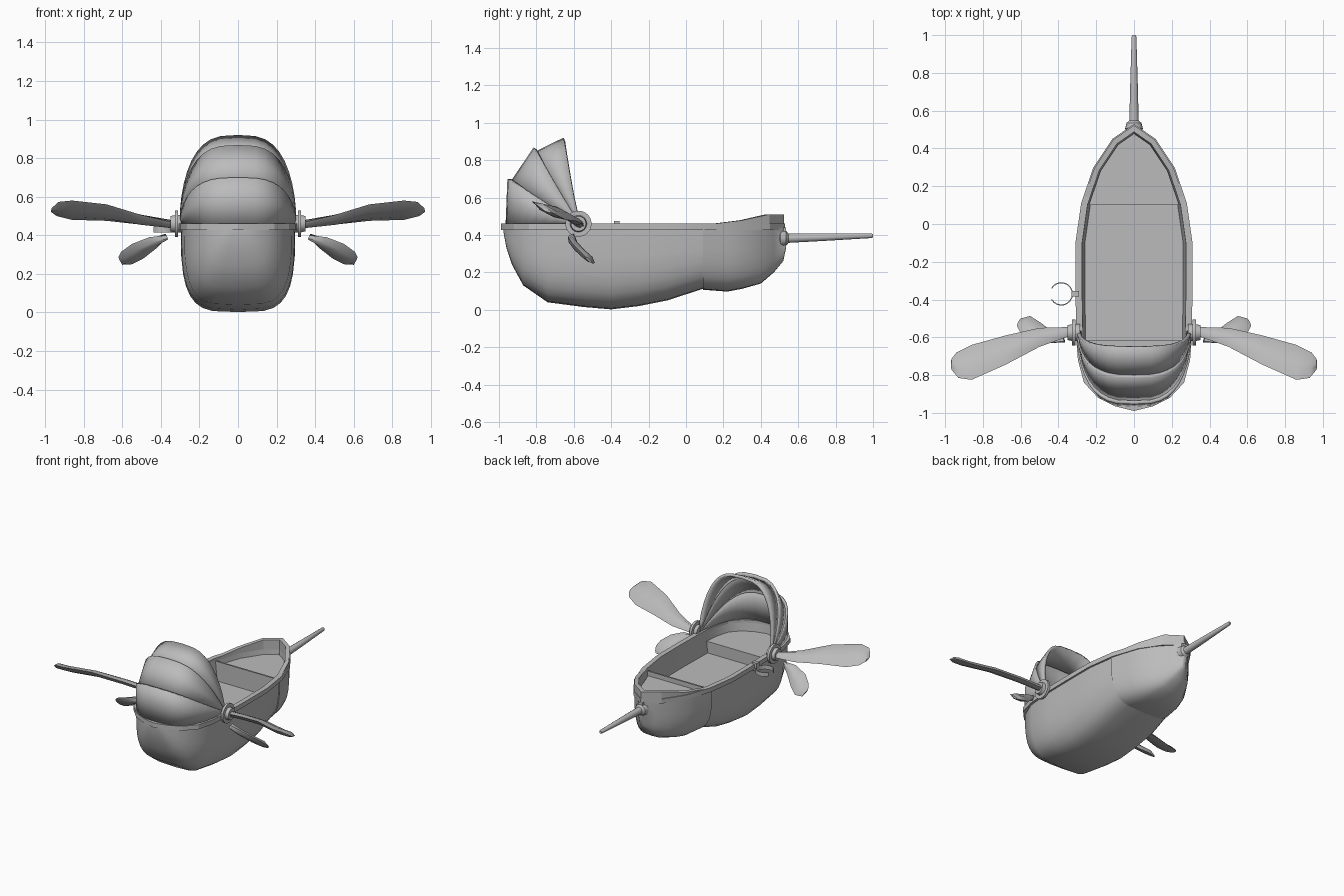
import bpy, bmesh, math
from mathutils import Vector

if "Cube" in bpy.data.objects:
    bpy.data.objects.remove(bpy.data.objects["Cube"])

grey = bpy.data.materials.new("plain grey")
grey.use_nodes = True
grey.diffuse_color = (0.5, 0.5, 0.5, 1)
grey.node_tree.nodes["Principled BSDF"].inputs["Base Color"].default_value = (0.5, 0.5, 0.5, 1)


def finish(name, bm, angle=35):
    bmesh.ops.remove_doubles(bm, verts=bm.verts, dist=0.0005)
    bmesh.ops.recalc_face_normals(bm, faces=bm.faces)
    me = bpy.data.meshes.new(name)
    bm.to_mesh(me)
    bm.free()
    me.materials.append(grey)
    ob = bpy.data.objects.new(name, me)
    bpy.context.collection.objects.link(ob)
    bpy.ops.object.select_all(action='DESELECT')
    bpy.context.view_layer.objects.active = ob
    ob.select_set(True)
    bpy.ops.object.shade_smooth_by_angle(angle=math.radians(angle))
    return ob


def loft(name, rows, ring=False, loop=False, caps=False, angle=35):
    """Skin rows of points; ring closes each row, loop joins last row to first."""
    bm = bmesh.new()
    vs = [[bm.verts.new(p) for p in r] for r in rows]
    n, m = len(vs), len(vs[0])
    for i in range(n if loop else n - 1):
        for j in range(m if ring else m - 1):
            a, b, k = vs[i], vs[(i + 1) % n], (j + 1) % m
            bm.faces.new((a[j], a[k], b[k], b[j]))
    if caps:
        bm.faces.new(vs[0])
        bm.faces.new(vs[-1])
    return finish(name, bm, angle)


def lathe(name, start, axis, profile, sides=16):
    """Round part along an axis from (distance, radius) pairs."""
    axis = Vector(axis).normalized()
    u = axis.orthogonal().normalized()
    v = axis.cross(u)
    turn = [2 * math.pi * i / sides for i in range(sides)]
    rows = [[Vector(start) + axis * d + (u * math.cos(a) + v * math.sin(a)) * r for a in turn]
            for d, r in profile]
    return loft(name, rows, ring=True, caps=True)


def lerp(table, y):
    for (a, p), (b, q) in zip(table, table[1:]):
        if y <= b:
            return p + (q - p) * max(0, y - a) / (b - a)
    return table[-1][1]


# Plan outline (y, half width) and keel line (y, z)
plan = [(-0.99, 0), (-0.965, 0.1), (-0.92, 0.19), (-0.84, 0.265), (-0.72, 0.297), (-0.62, 0.305),
        (-0.35, 0.31), (-0.1, 0.31), (0.11, 0.28), (0.3, 0.215), (0.45, 0.115), (0.53, 0)]
keel = [(-0.975, 0.41), (-0.96, 0.33), (-0.93, 0.24), (-0.87, 0.13), (-0.74, 0.04), (-0.55, 0.015),
        (-0.4, 0.002), (-0.25, 0.02), (-0.1, 0.05), (0.1, 0.115)]
bow_keel = [(0.09, 0.107), (0.22, 0.097), (0.3, 0.112), (0.4, 0.14), (0.47, 0.2), (0.52, 0.26), (0.535, 0.33)]


def section(y, low, extra):
    w = max(0.02, lerp(plan, y) - 0.013 + extra)
    pts = []
    for i in range(17):
        t = math.pi * i / 16
        c, s = math.cos(t), max(0, math.sin(t))
        pts.append((math.copysign(abs(c) ** 0.5, c) * w, y, 0.44 - (0.44 - low) * s ** 0.62))
    return pts


loft("hull", [section(y, z, 0) for y, z in keel], caps=True, angle=50)
loft("bow_shell", [section(y, z, 0.007) for y, z in bow_keel], caps=True, angle=50)

# Closed outline, counter-clockwise from the stern
path = [Vector((w, y)) for y, w in plan] + [Vector((-w, y)) for y, w in plan[-2:0:-1]]


def inset(d):
    out = []
    for i, p in enumerate(path):
        a = (p - path[i - 1]).normalized()
        b = (path[(i + 1) % len(path)] - p).normalized()
        n1, n2 = Vector((-a.y, a.x)), Vector((-b.y, b.x))
        out.append(p + (n1 + n2) * d / (1 + n1.dot(n2)))
    return out


outer, inner, foot = inset(0), inset(0.035), inset(0.05)
loft("gunwale", [[(*o, 0.427), (*o, 0.46), (*i, 0.46), (*i, 0.427)] for o, i in zip(outer, inner)],
     ring=True, loop=True, angle=20)
loft("inner_wall", [[(*i, 0.44), (*f, 0.29)] for i, f in zip(inner, foot)], loop=True)

# Raised lip around the bow
lip = []
for p, a, b in zip(path, inset(0.006), inset(0.035)):
    if p.y > 0.1:
        h = 0.455 + 0.055 * min(1, max(0, (p.y - 0.2) / 0.24))
        lip.append([(*a, 0.45), (*a, h), (*b, h), (*b, 0.45)])
loft("bow_lip", lip, ring=True, caps=True, angle=20)


def platform(name, keep, z, drop):
    """Flat floor over part of the well, with a riser down its open edge."""
    bm = bmesh.new()
    pts = [p for p in inset(0.042) if keep(p)]
    bm.faces.new([bm.verts.new((*p, z)) for p in pts])
    if drop:
        edge_y = min((p.y for p in pts), key=lambda y: abs(y + 0.25))
        ends = [p for p in pts if abs(p.y - edge_y) < 0.01]
        bm.faces.new([bm.verts.new((*p, h)) for p, h in
                      ((ends[0], z), (ends[1], z), (ends[1], z - drop), (ends[0], z - drop))])
    finish(name, bm)


platform("floor", lambda p: True, 0.295, 0)
platform("bow_deck", lambda p: p.y > 0.05, 0.405, 0.11)
platform("rear_bench", lambda p: p.y < -0.6, 0.38, 0.085)

# Folding canopy: overlapping leaves between ribs that fan out from a pivot
pivot = Vector((0, -0.575, 0.46))
apexes = [(-0.655, 0.92), (-0.815, 0.868), (-0.955, 0.7), (-0.985, 0.46)]


def rib(apex, scale):
    reach = Vector((0, *apex)) - pivot
    pts = []
    for i in range(21):
        t = math.pi * i / 20
        c, s = math.cos(t), math.sin(t)
        side = math.copysign(abs(c) ** 0.65, c) * 0.303 * (1 + scale) / 2
        pts.append(pivot + reach * s * scale + Vector((side, 0, 0)))
    return pts


for i in range(3):
    a, b = rib(apexes[i], 1), rib(apexes[i + 1], 0.95)
    rows = [[p.lerp(q, f) for p, q in zip(a, b)] for f in (0, 0.5, 1)]
    leaf = loft("canopy_leaf_%d" % (i + 1), rows, angle=50)
    if leaf.data.polygons[10].normal.z < 0:
        leaf.data.flip_normals()
    thick = leaf.modifiers.new("thickness", 'SOLIDIFY')
    thick.thickness = 0.02
    thick.offset = -1

# Paddles: pairs of edge points, thickened in the middle
big = [((.33, -.545, .447), (.33, -.59, .465)), ((.5, -.55, .455), (.5, -.65, .505)),
       ((.68, -.59, .475), (.68, -.745, .56)), ((.86, -.64, .48), (.86, -.825, .58)),
       ((.94, -.68, .5), (.93, -.815, .573)), ((.967, -.715, .52), (.967, -.77, .54))]
small = [((.37, -.605, .385), (.37, -.62, .4)), ((.42, -.58, .335), (.46, -.63, .39)),
         ((.49, -.525, .28), (.55, -.61, .355)), ((.55, -.487, .25), (.605, -.57, .315)),
         ((.6, -.5, .247), (.62, -.54, .285))]


def paddle(name, edges, side):
    rows = []
    for i, (a, b) in enumerate(edges):
        a, b = Vector(a), Vector(b)
        j = max(1, min(i, len(edges) - 1))
        along = Vector(edges[j][0]) - Vector(edges[j - 1][0])
        n = along.cross(b - a).normalized() * (0.018 if i < len(edges) - 1 else 0.006)
        ring = [a, a.lerp(b, 0.3) + n, a.lerp(b, 0.7) + n, b, a.lerp(b, 0.7) - n, a.lerp(b, 0.3) - n]
        rows.append([(p.x * side, p.y, p.z) for p in ring])
    loft(name, rows, ring=True, caps=True, angle=45)


for side, word in ((1, "left"), (-1, "right")):
    paddle(word + "_large_paddle", big, side)
    paddle(word + "_small_paddle", small, side)
    lathe(word + "_paddle_hub", (0.285 * side, -0.575, 0.46), (side, 0, 0),
          [(0, 0.045), (0.025, 0.045), (0.025, 0.07), (0.042, 0.07), (0.042, 0.045), (0.066, 0.04)], 20)

# Bowsprit with its socket
lathe("bowsprit_socket", (0, 0.48, 0.382), (0, 1, 0), [(0, 0.03), (0.025, 0.047), (0.055, 0.04), (0.07, 0.022)])
lathe("bowsprit", (0, 0.53, 0.382), (0, 1, 0.03), [(0, 0.026), (0.2, 0.021), (0.46, 0.013), (0.47, 0.009)], 12)

# Open cup ring on the right gunwale, with its clamp
rows = []
for i in range(17):
    t = math.radians(-150 + 300 * i / 16)
    rows.append([(-0.385 + r * math.cos(t), -0.37 + r * math.sin(t), z)
                 for r, z in ((0.056, 0.415), (0.062, 0.415), (0.062, 0.445), (0.056, 0.445))])
loft("cup_ring", rows, ring=True, caps=True)
bm = bmesh.new()
bmesh.ops.create_cube(bm, size=1)
for v in bm.verts:
    v.co = Vector((-0.31 + v.co.x * 0.04, -0.37 + v.co.y * 0.03, 0.445 + v.co.z * 0.06))
finish("cup_ring_clamp", bm)
